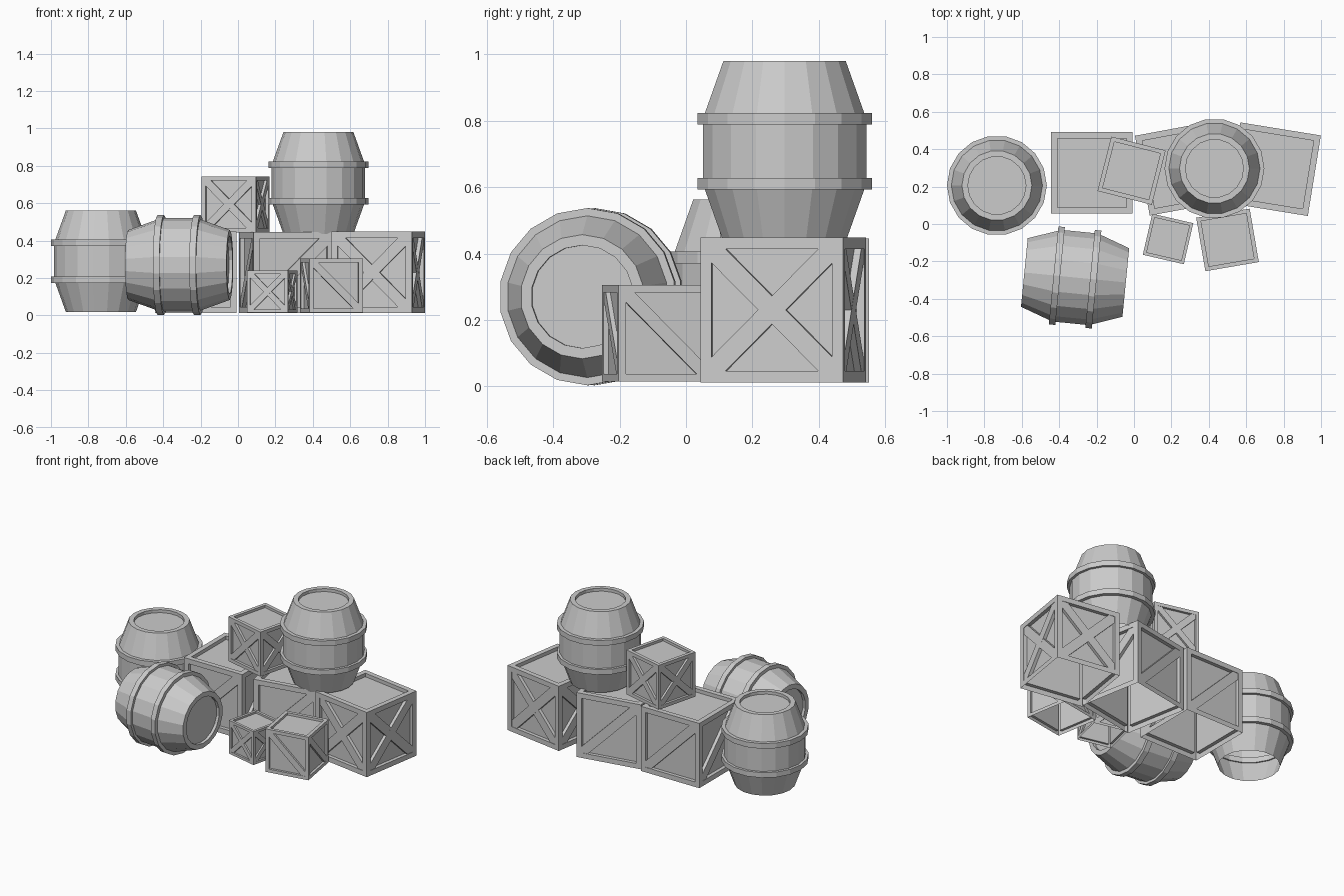
import bpy, bmesh
from math import radians, cos, sin, pi
from mathutils import Matrix, Vector

if "Cube" in bpy.data.objects:
    bpy.data.objects.remove(bpy.data.objects["Cube"])

SIDES = 18


def finish(bm, name, matrix):
    bm.normal_update()
    me = bpy.data.meshes.new(name)
    bm.to_mesh(me)
    bm.free()
    ob = bpy.data.objects.new(name, me)
    ob.matrix_world = matrix
    bpy.context.collection.objects.link(ob)
    return ob


def lathe(bm, profile, closed=False):
    """Revolve (radius, z) points around z; runs from bottom to top on the outside."""
    rings = []
    for r, z in profile:
        if r == 0:
            rings.append([bm.verts.new((0, 0, z))] * SIDES)
        else:
            rings.append([bm.verts.new((r * cos(2 * pi * i / SIDES), r * sin(2 * pi * i / SIDES), z))
                          for i in range(SIDES)])
    pairs = list(zip(rings, rings[1:]))
    if closed:
        pairs.append((rings[-1], rings[0]))
    for a, b in pairs:
        for i in range(SIDES):
            j = (i + 1) % SIDES
            quad = list(dict.fromkeys([a[i], a[j], b[j], b[i]]))
            bm.faces.new(quad)


def barrel(name, matrix, capped_bottom):
    # staves and recessed lid, centred on the origin
    h = 0.2725
    half = [(0.25, 0.098), (0.187, h), (0.155, h), (0.155, h - 0.02), (0, h - 0.02)]
    low = [(r, -z) for r, z in reversed(half)]
    bm = bmesh.new()
    lathe(bm, (low if capped_bottom else low[3:]) + half)
    finish(bm, name + "_body", matrix)
    # two hoops
    bm = bmesh.new()
    for z in (-0.098, 0.098):
        t = 0.0175
        lathe(bm, [(0.267, z - t), (0.267, z + t), (0.235, z + t), (0.235, z - t)], closed=True)
    finish(bm, name + "_hoops", matrix)


def crate(name, x, y, z, size, angle, brace):
    s, frame, depth, k = size / 2, size * 0.077, size * 0.055, size * 0.097
    matrix = Matrix.Translation((x, y, z + s)) @ Matrix.Rotation(radians(angle), 4, 'Z')
    # hollow box, open underneath, with framed recessed panels
    bm = bmesh.new()
    bmesh.ops.create_cube(bm, size=size)
    bm.normal_update()
    bmesh.ops.delete(bm, geom=[f for f in bm.faces if f.normal.z < -0.5], context='FACES_ONLY')
    panels = list(bm.faces)
    bmesh.ops.inset_individual(bm, faces=panels, thickness=frame, use_even_offset=True)
    for f in panels:
        n = f.normal.copy()
        new = bmesh.ops.extrude_discrete_faces(bm, faces=[f])['faces'][0]
        bmesh.ops.translate(bm, vec=-n * depth, verts=new.verts)
    finish(bm, name + "_box", matrix)
    # diagonal braces on the four sides
    bm = bmesh.new()
    p = s - frame
    strip = [(-p, -p), (k - p, -p), (p, p - k), (p, p), (p - k, p), (-p, k - p)]
    flips = {'X': (1, -1), '/': (1,), '\\': (-1,)}[brace]
    for side in range(4):
        rot = Matrix.Rotation(side * pi / 2, 3, 'Z')
        for flip in flips:
            pts = strip if flip > 0 else [(-u, v) for u, v in reversed(strip)]
            front = -s + size * (0.006 if flip > 0 else 0.007)
            face = bm.faces.new([bm.verts.new(rot @ Vector((u, front, v))) for u, v in pts])
            back = rot @ Vector((0, -s + depth - front, 0))
            edges = list(face.edges)
            ext = bmesh.ops.extrude_edge_only(bm, edges=edges)['geom']
            bmesh.ops.translate(bm, vec=back, verts=[e for e in ext if isinstance(e, bmesh.types.BMVert)])
    bmesh.ops.recalc_face_normals(bm, faces=bm.faces)
    finish(bm, name + "_braces", matrix)


# crates
crate("left_crate", -0.225, 0.273, 0.012, 0.436, 0, '/')
crate("middle_crate", 0.258, 0.298, 0.012, 0.434, 10.5, '/')
crate("right_crate", 0.749, 0.293, 0.012, 0.436, -9.2, 'X')
crate("upper_crate", -0.013, 0.285, 0.444, 0.30, -14.3, 'X')
crate("small_crate", 0.182, -0.08, 0.015, 0.225, -13, 'X')
crate("front_crate", 0.5, -0.085, 0.015, 0.29, 9.7, '\\')

# barrels
barrel("standing_barrel", Matrix.Translation((-0.733, 0.206, 0.29)), False)
barrel("upper_barrel", Matrix.Translation((0.43, 0.297, 0.708)), False)
barrel("lying_barrel", Matrix.Translation((-0.315, -0.286, 0.27))
       @ Matrix.Rotation(radians(-5.6), 4, 'Z') @ Matrix.Rotation(pi / 2, 4, 'Y'), True)
